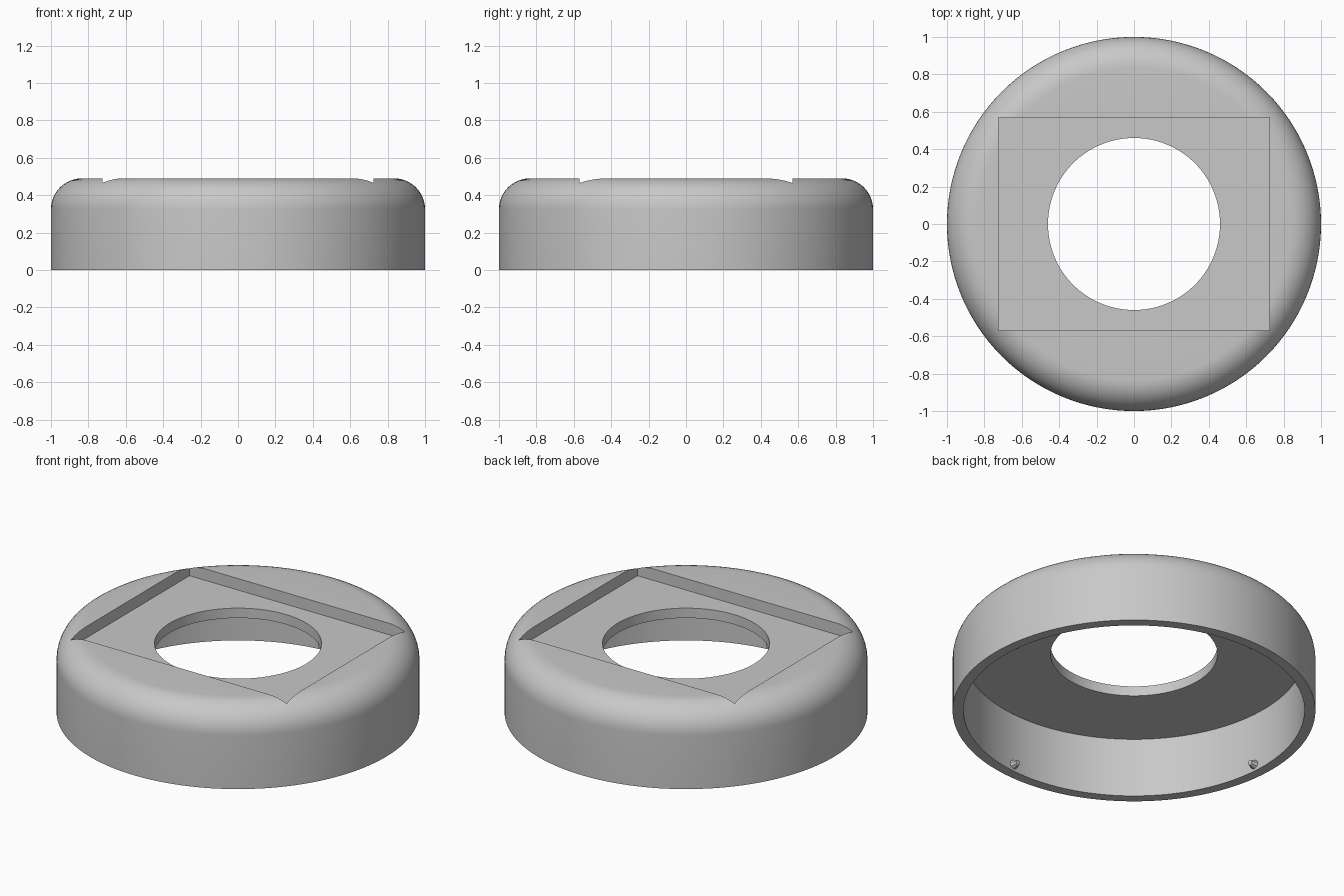
import bpy, bmesh, math
from mathutils import Matrix, Vector

if "Cube" in bpy.data.objects:
    bpy.data.objects.remove(bpy.data.objects["Cube"])

SEGMENTS = 128
HEIGHT, FILLET = 0.49, 0.165
HOLE_R, INNER_R = 0.46, 0.94
FLOOR_Z, CEILING_Z = 0.42, 0.36

grey = bpy.data.materials.new("plain grey")
grey.use_nodes = True
colour = (0.58, 0.58, 0.58, 1)
grey.diffuse_color = colour
grey.node_tree.nodes["Principled BSDF"].inputs["Base Color"].default_value = colour


def make_object(name, bm):
    bmesh.ops.recalc_face_normals(bm, faces=bm.faces)
    mesh = bpy.data.meshes.new(name)
    bm.to_mesh(mesh)
    bm.free()
    mesh.materials.append(grey)
    obj = bpy.data.objects.new(name, mesh)
    bpy.context.collection.objects.link(obj)
    return obj


def revolve(name, profile):
    bm = bmesh.new()
    verts = [bm.verts.new((r, 0, z)) for r, z in profile]
    edges = [bm.edges.new((verts[i - 1], verts[i])) for i in range(len(verts))]
    bmesh.ops.spin(bm, geom=verts + edges, cent=(0, 0, 0), axis=(0, 0, 1),
                   angle=math.tau, steps=SEGMENTS, use_duplicate=False)
    bmesh.ops.remove_doubles(bm, verts=bm.verts, dist=1e-4)
    return make_object(name, bm)


def cut(body, cutter):
    mod = body.modifiers.new("cut", "BOOLEAN")
    mod.operation, mod.solver, mod.object = "DIFFERENCE", "EXACT", cutter
    cutter.hide_render = True
    bpy.context.view_layer.objects.active = body
    bpy.ops.object.modifier_apply(modifier=mod.name)
    bpy.data.objects.remove(cutter)


def smooth(obj):
    bpy.ops.object.select_all(action="DESELECT")
    obj.select_set(True)
    bpy.context.view_layer.objects.active = obj
    bpy.ops.object.shade_smooth_by_angle(angle=math.radians(30))


# Hollow round cover with a rounded shoulder and a central opening
profile = [(HOLE_R, CEILING_Z), (INNER_R, CEILING_Z), (INNER_R, 0), (1, 0)]
for i in range(13):
    a = math.pi / 2 * i / 12
    profile.append((1 - FILLET + FILLET * math.cos(a),
                    HEIGHT - FILLET + FILLET * math.sin(a)))
profile.append((HOLE_R, HEIGHT))
cover = revolve("cover", profile)

# Rectangular recess in the top
bm = bmesh.new()
bmesh.ops.create_cube(bm, size=1)
bmesh.ops.scale(bm, vec=(1.45, 1.14, 0.4), verts=bm.verts)
bmesh.ops.translate(bm, vec=(0, 0, FLOOR_Z + 0.2), verts=bm.verts)
cut(cover, make_object("recess_cutter", bm))

# Arched cable notch through the rear side wall
bm = bmesh.new()
outline = [(-0.1, -0.1), (0.1, -0.1)]
outline += [(0.1 * math.cos(math.pi * i / 16), 0.04 + 0.1 * math.sin(math.pi * i / 16))
            for i in range(17)]
face = bm.faces.new([bm.verts.new((0.8, y, z)) for y, z in outline])
side = bmesh.ops.extrude_face_region(bm, geom=[face])["geom"]
bmesh.ops.translate(bm, vec=(0.4, 0, 0),
                    verts=[g for g in side if isinstance(g, bmesh.types.BMVert)])
bm.transform(Matrix.Rotation(math.radians(145), 4, "Z"))
cut(cover, make_object("notch_cutter", bm))
smooth(cover)

# Four small retaining nubs on the inside of the wall
for i in range(4):
    bm = bmesh.new()
    bmesh.ops.create_cone(bm, cap_ends=True, segments=8, radius1=0.032,
                          radius2=0.016, depth=0.05)
    bm.transform(Matrix.Rotation(math.radians(5 + 90 * i), 4, "Z")
                 @ Matrix.Translation(Vector((INNER_R - 0.01, 0, 0.04)))
                 @ Matrix.Rotation(-math.pi / 2, 4, "Y"))
    make_object(f"retaining_nub_{i + 1}", bm)
